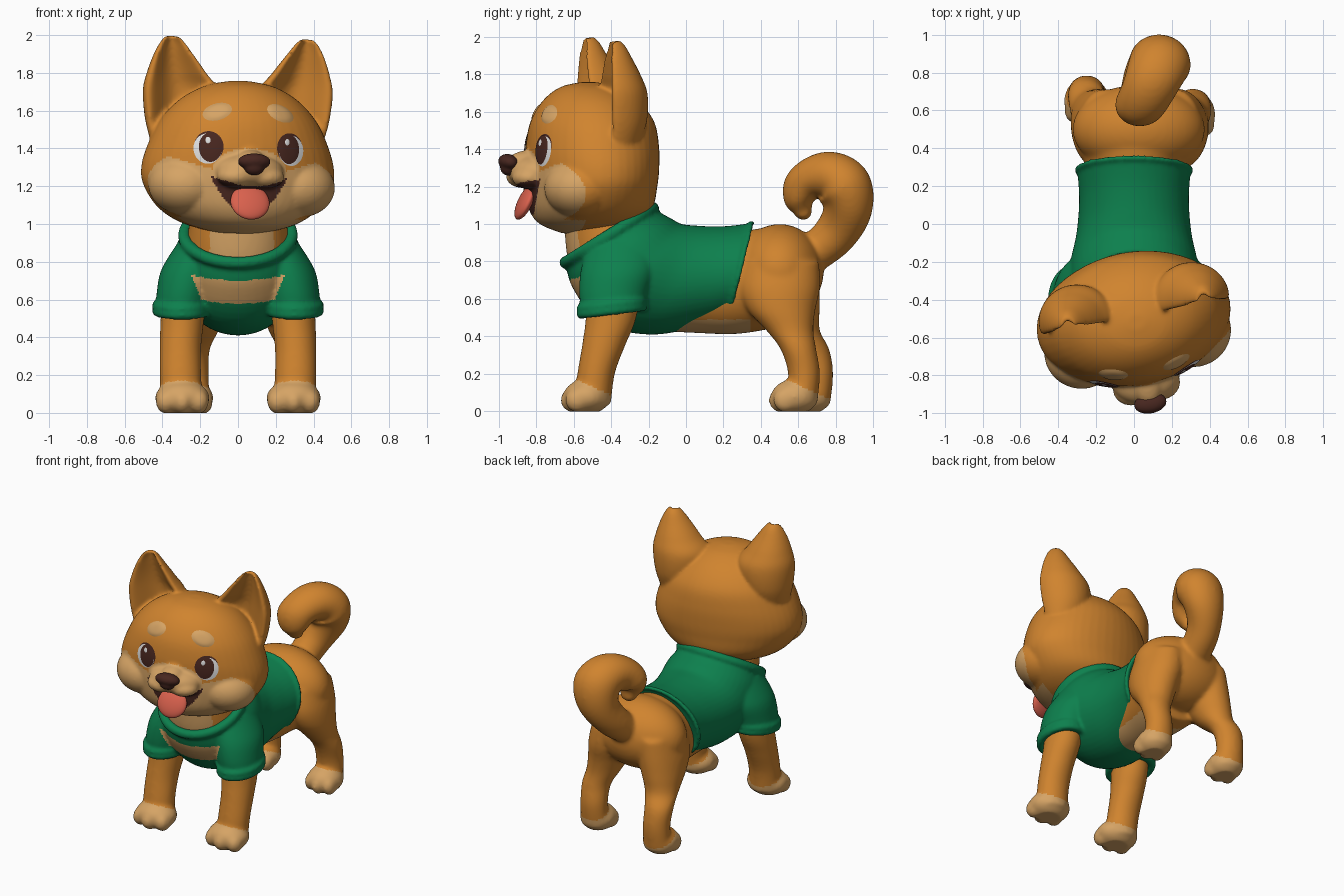
import bpy, bmesh, math
from mathutils import Matrix, Vector
from mathutils.bvhtree import BVHTree

if "Cube" in bpy.data.objects:
    bpy.data.objects.remove(bpy.data.objects["Cube"])


def material(name, rgb):
    m = bpy.data.materials.new(name)
    m.use_nodes = True
    m.diffuse_color = (*rgb, 1)
    node = next(n for n in m.node_tree.nodes if n.type == "BSDF_PRINCIPLED")
    node.inputs["Base Color"].default_value = (*rgb, 1)
    node.inputs["Roughness"].default_value = 0.7
    return m


ORANGE = material("orange fur", (0.63, 0.23, 0.028))
TAN = material("tan fur", (0.67, 0.37, 0.13))
GREEN = material("green cloth", (0.004, 0.215, 0.075))
BROWN = material("dark brown", (0.065, 0.02, 0.014))
WHITE = material("eye white", (0.75, 0.75, 0.75))
PINK = material("pink tongue", (0.7, 0.12, 0.075))


def spline(rows, n=6):
    """Smoothly interpolate rows of numbers."""
    out = []
    for i in range(len(rows) - 1):
        quad = [rows[max(i - 1, 0)], rows[i], rows[i + 1], rows[min(i + 2, len(rows) - 1)]]
        for k in range(n):
            t = k / n
            out.append([0.5 * (2 * b + (c - a) * t + (2 * a - 5 * b + 4 * c - d) * t * t
                               + (3 * b - a - 3 * c + d) * t ** 3) for a, b, c, d in zip(*quad)])
    return out + [list(rows[-1])]


def ring_point(row, t):
    x, y, z, w, h, a = row
    a = math.radians(a)
    v = h * math.sin(t)
    return Vector((x + w * math.cos(t), y - v * math.sin(a), z + v * math.cos(a)))


def loft(bm, rows, cupped=False, seg=48):
    """Capped tube through ellipses (x, y, z, half width, half height, pitch)."""
    rings = []
    for x, y, z, w, h, a in spline(rows):
        ring = []
        for i in range(seg):
            t = math.tau * i / seg
            s = math.sin(t)
            k = .65 - 1.05 * s * s if cupped and s > 0 else 1
            ring.append(bm.verts.new(ring_point((x, y, z, w, h * k, a), t)))
        rings.append(ring)
    for p, q in zip(rings, rings[1:]):
        for i in range(seg):
            j = (i + 1) % seg
            bm.faces.new((p[i], p[j], q[j], q[i]))
    bm.faces.new(rings[0][::-1])
    bm.faces.new(rings[-1])


def upright(bm, rows, **kw):
    loft(bm, [(*r, 90) for r in rows], **kw)


def blob(bm, center, size, tilt=0):
    m = Matrix.Translation(center) @ Matrix.Rotation(math.radians(tilt), 4, 'X') @ Matrix.Diagonal((*size, 1))
    bmesh.ops.create_icosphere(bm, subdivisions=4, radius=1, matrix=m)


def rim(bm, row, r):
    """Rolled hem around one ellipse."""
    for i in range(72):
        bmesh.ops.create_icosphere(bm, subdivisions=2, radius=r,
                                   matrix=Matrix.Translation(ring_point(row, math.tau * i / 72)))


def finish(name, bm, mats, rule=None, voxel=0, smooth=6, move=None):
    bmesh.ops.recalc_face_normals(bm, faces=bm.faces)
    mesh = bpy.data.meshes.new(name)
    bm.to_mesh(mesh)
    bm.free()
    ob = bpy.data.objects.new(name, mesh)
    bpy.context.collection.objects.link(ob)
    if voxel:
        rm = ob.modifiers.new("fuse", 'REMESH')
        rm.mode, rm.voxel_size = 'VOXEL', voxel
        sm = ob.modifiers.new("soften", 'SMOOTH')
        sm.factor, sm.iterations = 0.5, smooth
        dg = bpy.context.evaluated_depsgraph_get()
        mesh = bpy.data.meshes.new_from_object(ob.evaluated_get(dg))
        ob.modifiers.clear()
        ob.data = mesh
    mesh.materials.clear()
    for m in mats:
        mesh.materials.append(m)
    for p in mesh.polygons:
        p.use_smooth = True
        p.material_index = rule(p.center) if rule else 0
    for v in mesh.vertices:
        v.co.z = max(v.co.z, 0)
    if move:
        mesh.transform(move)
    return ob


# Body, neck, rump, legs and tail
bm = bmesh.new()
loft(bm, [(0, -.46, 1.12, .25, .22, -60), (0, -.42, .95, .265, .25, -58), (0, -.34, .84, .3, .29, -54),
          (0, -.23, .73, .31, .31, -39), (0, -.06, .69, .265, .28, -25), (0, .13, .67, .235, .26, -14),
          (.01, .3, .69, .265, .28, -8), (.02, .45, .71, .31, .27, 0)])
blob(bm, (.025, .5, .75), (.35, .235, .25))
for s in (-1, 1):
    upright(bm, [(.285 * s, -.37, .75, .11, .15), (.295 * s, -.4, .5, .115, .135), (.305 * s, -.44, .35, .11, .115),
                 (.305 * s, -.48, .2, .11, .1), (.3 * s, -.5, .04, .11, .1)])
    x, d = .03 + .28 * s, (.07 if s < 0 else 0)
    upright(bm, [(.03 + .18 * s, .51, .8, .14, .2), (.03 + .2 * s, .5, .66, .155, .215),
                 (.03 + .225 * s, .51 + d / 3, .54, .14, .18), (.03 + .25 * s, .555 + d / 2, .43, .115, .125),
                 (x, .6 + d, .33, .1, .095), (x, .63 + d, .2, .095, .085), (x, .62 + d, .04, .1, .08)])
    for fx, fy, w in ((.295 * s, -.53, .145), (x, .58 + d, .12)):
        blob(bm, (fx, fy, .078), (w, .125, .095))
        for k in (-1, 0, 1):
            blob(bm, (fx + k * w * .6, fy - .075 + .025 * abs(k), .06), (w * .37, .065, .065))
loft(bm, [(.03, .65, .82, .11, .1, 40), (.06, .785, .935, .115, .115, 45), (.12, .86, 1.07, .145, .13, 75),
          (.135, .84, 1.2, .165, .15, 120), (.1, .745, 1.25, .16, .137, 175), (.04, .635, 1.2, .14, .115, 235),
          (.03, .605, 1.12, .105, .08, 275), (.03, .625, 1.07, .06, .05, 290)])
blob(bm, (.03, .625, 1.065), (.06, .048, .045))


def body_rule(c):
    front = -.62 if c.y < 0 else .5
    paw = c.z < .185 - .45 * max(c.y - front, 0)
    belly = .3 < c.z < .49 and abs(c.x) < .2 and -.2 < c.y < .34
    chest = c.z > .65 and c.y < -.45 and abs(c.x - .02) < .17
    return int(paw or belly or chest)


finish("body", bm, [ORANGE, TAN], body_rule, voxel=.013, smooth=10)

# Shirt with rolled collar, hem and cuffs
bm = bmesh.new()
collar, hem = (0, -.41, .94, .285, .275, -58), (0, .285, .745, .3, .268, -14)
loft(bm, [collar, (0, -.345, .845, .335, .32, -54), (0, -.235, .735, .34, .34, -39), (0, -.06, .7, .305, .32, -25),
          (0, .125, .717, .29, .282, -16), hem])
rim(bm, collar, .035)
rim(bm, hem, .016)
for s in (-1, 1):
    cuff = (.3 * s, -.395, .55, .13, .165, 97)
    upright(bm, [(.2 * s, -.34, .9, .12, .18), (.255 * s, -.36, .76, .15, .2),
                 (.285 * s, -.385, .64, .145, .185), (.3 * s, -.395, .54, .135, .165)])
    for lift in (-.012, .02):
        rim(bm, (*cuff[:2], cuff[2] + lift, *cuff[3:]), .026)


def shirt_rule(c):
    return int(c.y < -.4 and .578 < c.z - .5 * c.x * c.x < .7 and abs(c.x) < .235 - .4 * (.7 - c.z))


finish("shirt", bm, [GREEN, TAN], shirt_rule, voxel=.011)

# Head with ears and muzzle, turned a little to its left
pivot = Vector((0, -.5, 1.35))
TURN = (Matrix.Translation(pivot) @ Matrix.Rotation(math.radians(11), 4, 'Z')
        @ Matrix.Rotation(math.radians(1.5), 4, 'Y') @ Matrix.Translation(-pivot))
bm = bmesh.new()
upright(bm, [(0, y, z, w, d) for y, z, w, d in (
    (-.56, .95, .12, .1), (-.53, 1.0, .3, .25), (-.51, 1.08, .425, .325), (-.505, 1.2, .505, .345),
    (-.5, 1.3, .515, .35), (-.5, 1.42, .48, .35), (-.5, 1.55, .415, .325), (-.51, 1.66, .31, .25),
    (-.52, 1.73, .18, .15), (-.52, 1.757, .05, .04))])
blob(bm, (0, -.81, 1.28), (.185, .145, .095))
blob(bm, (0, -.83, 1.32), (.085, .14, .075))
for s in (-1, 1):
    blob(bm, (.3 * s, -.62, 1.2), (.2, .195, .16))
    blob(bm, (.08 * s, -.86, 1.25), (.1, .09, .06))
    upright(bm, [(x * s, y, z, w, d) for x, y, z, w, d in (
        (.33, -.45, 1.42, .13, .13), (.315, -.45, 1.55, .18, .18), (.31, -.455, 1.7, .2, .19),
        (.335, -.46, 1.8, .155, .155), (.355, -.465, 1.9, .1, .105), (.362, -.465, 1.96, .06, .07),
        (.365, -.465, 1.99, .03, .04))], cupped=True)


def head_rule(c):
    x = abs(c.x)
    if c.y < -.6 and 1.05 + 4.6 * x * x < c.z < 1.2 + 1.2 * x * x:
        return 2
    edge = -.63 if c.x > 0 else -.57
    cheek = c.z < 1.23 + .28 * x and c.y < edge - 4 * (c.z - 1.17) ** 2
    chin = c.z < 1.03 and c.y < -.6
    muzzle = c.y < -.75 and (x / .2) ** 2 + ((c.z - 1.28) / .12) ** 2 < 1
    return int(cheek or chin or muzzle)


head = finish("head", bm, [ORANGE, TAN, BROWN], head_rule, voxel=.011)
bvh = BVHTree.FromPolygons([v.co for v in head.data.vertices], [p.vertices[:] for p in head.data.polygons])
head.data.transform(TURN)


def plate(name, x, z, w, h, base, dome, mat, lean=0):
    """Thin oval laid on the face."""
    bm = bmesh.new()
    rings = []
    for k in range(6):
        r, ring = k / 5, []
        for i in range(32):
            t = math.tau * i / 32
            u, v = r * w * math.cos(t), r * h * math.sin(t)
            hit, normal = bvh.ray_cast(Vector((x + u, -2, z + v + lean * u)), Vector((0, 1, 0)))[:2]
            ring.append(bm.verts.new(hit + normal * (base + dome * (1 - r ** 4))))
        rings.append(ring)
    for p, q in zip(rings, rings[1:]):
        for i in range(32):
            j = (i + 1) % 32
            bm.faces.new((p[i], p[j], q[j], q[i]))
    bmesh.ops.remove_doubles(bm, verts=bm.verts, dist=1e-5)
    finish(name, bm, [mat], move=TURN)


# Eyes and brows
for s, side in ((-1, "right"), (1, "left")):
    plate(side + "_lash", .218 * s, 1.405, .074, .081, .001, .002, BROWN)
    plate(side + "_eye_white", .224 * s, 1.393, .071, .08, .003, .003, WHITE)
    plate(side + "_iris", .21 * s, 1.4, .058, .077, .006, .003, BROWN)
    plate(side + "_glint", .21 * s - .012, 1.437, .013, .017, .009, .002, WHITE)
    plate(side + "_brow", .17 * s, 1.59, .075, .045, .0, .009, TAN, lean=-.25 * s)

# Nose and tongue
bm = bmesh.new()
blob(bm, (0, -.955, 1.33), (.088, .055, .043), -15)
blob(bm, (0, -.955, 1.302), (.055, .045, .045))
finish("nose", bm, [BROWN], voxel=.008, move=TURN)
bm = bmesh.new()
blob(bm, (0, -.865, 1.115), (.105, .035, .1), -25)
finish("tongue", bm, [PINK], move=TURN)
